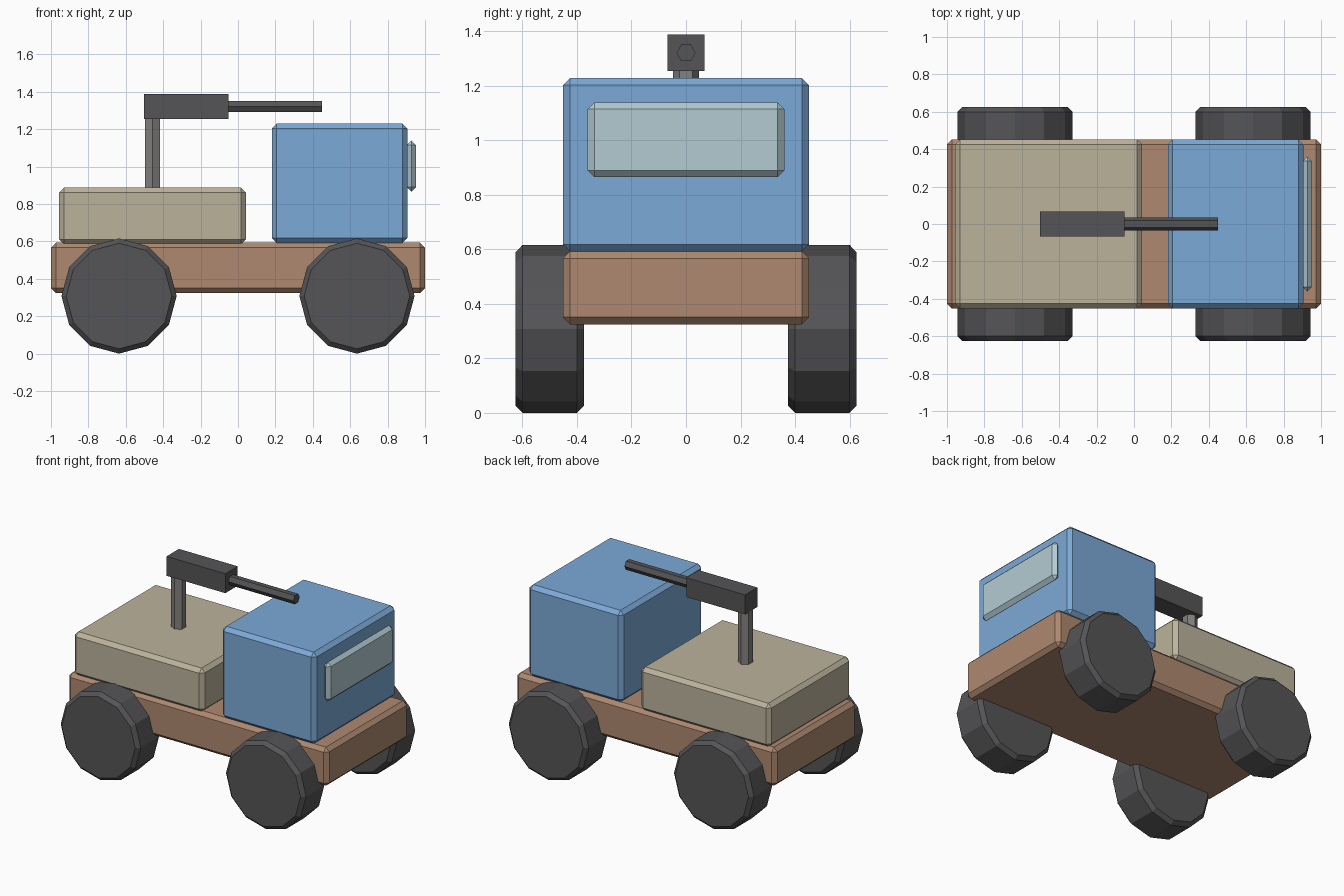
import bpy, bmesh
from math import radians
from mathutils import Matrix

if "Cube" in bpy.data.objects:
    bpy.data.objects.remove(bpy.data.objects["Cube"])


def material(name, rgb):
    m = bpy.data.materials.new(name)
    m.diffuse_color = (*rgb, 1)
    m.use_nodes = True
    m.node_tree.nodes["Principled BSDF"].inputs["Base Color"].default_value = m.diffuse_color
    return m


BROWN = material("brown", (0.42, 0.25, 0.16))
BLUE = material("blue", (0.20, 0.40, 0.68))
TAN = material("tan", (0.50, 0.45, 0.33))
GLASS = material("glass", (0.45, 0.60, 0.65))
DARK = material("dark", (0.09, 0.09, 0.095))
POST = material("post_grey", (0.23, 0.22, 0.21))


def finish(name, bm, mat, bevel, sharp_only=False):
    if bevel:
        edges = [e for e in bm.edges
                 if not sharp_only or e.calc_face_angle() > radians(60)]
        bmesh.ops.bevel(bm, geom=edges, offset=bevel, segments=1,
                        affect='EDGES', clamp_overlap=True)
    bmesh.ops.recalc_face_normals(bm, faces=bm.faces)
    me = bpy.data.meshes.new(name)
    bm.to_mesh(me)
    bm.free()
    me.materials.append(mat)
    ob = bpy.data.objects.new(name, me)
    bpy.context.collection.objects.link(ob)
    return ob


def box(name, x, y, z, mat, bevel=0.0):
    """Box from (min, max) pairs, optionally chamfered."""
    bm = bmesh.new()
    bmesh.ops.create_cube(bm, size=1)
    for v in bm.verts:
        v.co = [lo + (c + 0.5) * (hi - lo) for c, (lo, hi) in zip(v.co, (x, y, z))]
    return finish(name, bm, mat, bevel)


def cylinder(name, centre, r, length, axis, sides, mat, bevel=0.0):
    """Low-poly cylinder along the given axis."""
    rot = {'X': Matrix.Rotation(radians(90), 4, 'Y'),
           'Y': Matrix.Rotation(radians(90), 4, 'X'),
           'Z': Matrix.Identity(4)}[axis]
    bm = bmesh.new()
    bmesh.ops.create_cone(bm, cap_ends=True, segments=sides, radius1=r, radius2=r,
                          depth=length, matrix=Matrix.Translation(centre) @ rot)
    return finish(name, bm, mat, bevel, sharp_only=True)


# Truck body
W = (-0.451, 0.451)
box("chassis", (-1, 1), W, (0.325, 0.593), BROWN, 0.026)
box("cargo_bed", (-0.957, 0.043), W, (0.585, 0.887), TAN, 0.026)
box("cab", (0.181, 0.905), W, (0.592, 1.229), BLUE, 0.026)
box("windscreen", (0.902, 0.952), (-0.361, 0.361), (0.865, 1.139), GLASS, 0.0249)

# Wheels
for end, x in (("rear", -0.636), ("front", 0.636)):
    for side, y in (("right", -0.5), ("left", 0.5)):
        cylinder(f"{end}_{side}_wheel", (x, y, 0.308), 0.308, 0.25, 'Y', 12, DARK, 0.025)

# Mounted gun
cylinder("gun_post", (-0.457, 0, 1.06), 0.047, 0.40, 'Z', 6, POST)
box("gun_body", (-0.502, -0.05), (-0.068, 0.068), (1.254, 1.389), DARK)
cylinder("gun_barrel", (0.19, 0, 1.321), 0.035, 0.52, 'X', 6, DARK)
